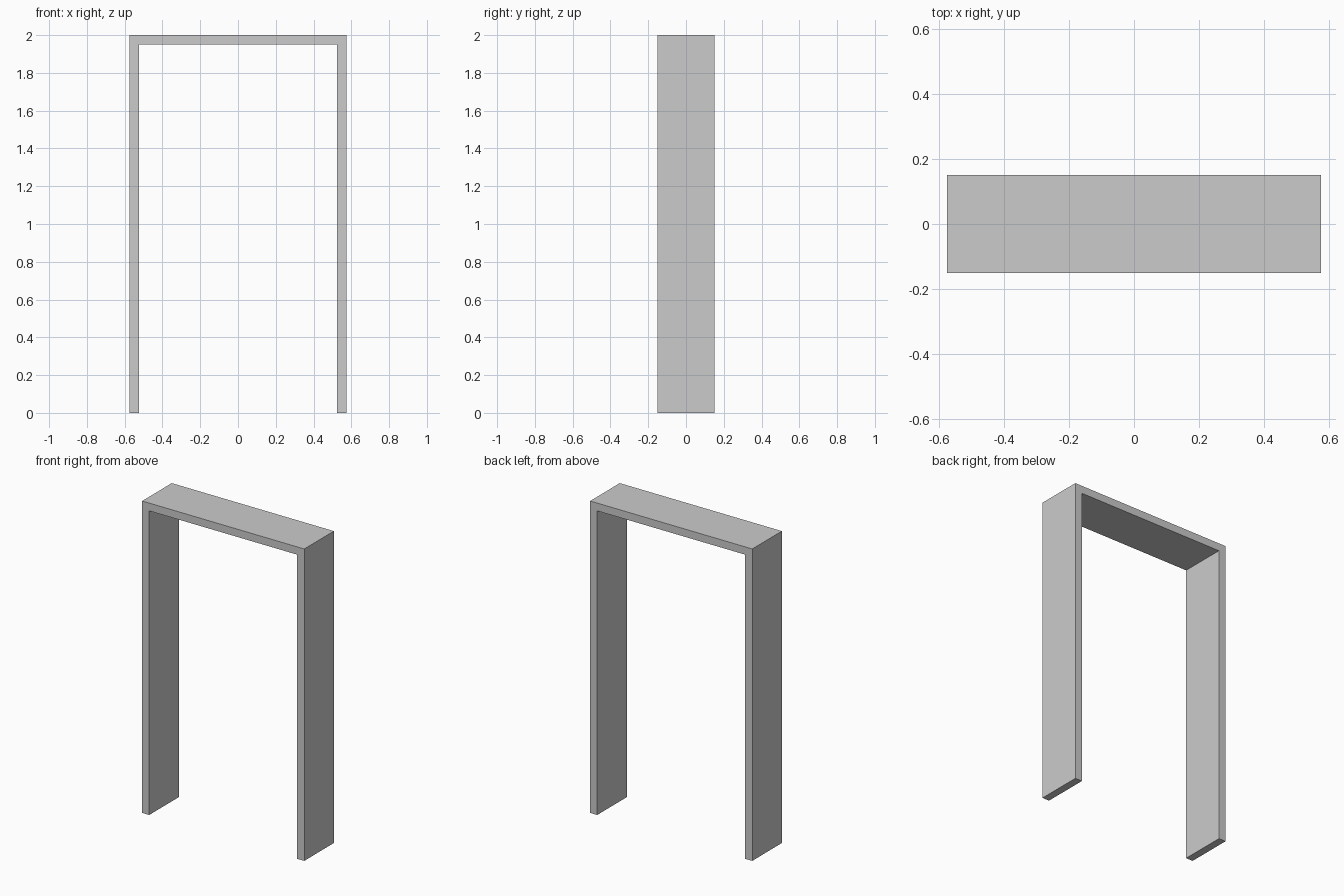
import bpy, bmesh

if "Cube" in bpy.data.objects:
    bpy.data.objects.remove(bpy.data.objects["Cube"])

HALF_W, HEIGHT, DEPTH, T = 0.575, 2.0, 0.30, 0.05
INNER = HALF_W - T

# Door frame: one U-shaped profile extruded front to back
profile = [(-HALF_W, 0), (-INNER, 0), (-INNER, HEIGHT - T), (INNER, HEIGHT - T),
           (INNER, 0), (HALF_W, 0), (HALF_W, HEIGHT), (-HALF_W, HEIGHT)]

bm = bmesh.new()
face = bm.faces.new([bm.verts.new((x, -DEPTH / 2, z)) for x, z in profile])
extruded = bmesh.ops.extrude_face_region(bm, geom=[face])["geom"]
bmesh.ops.translate(bm, vec=(0, DEPTH, 0),
                    verts=[g for g in extruded if isinstance(g, bmesh.types.BMVert)])
bmesh.ops.recalc_face_normals(bm, faces=bm.faces)

mesh = bpy.data.meshes.new("door_frame")
bm.to_mesh(mesh)
bm.free()
bpy.context.collection.objects.link(bpy.data.objects.new("door_frame", mesh))
